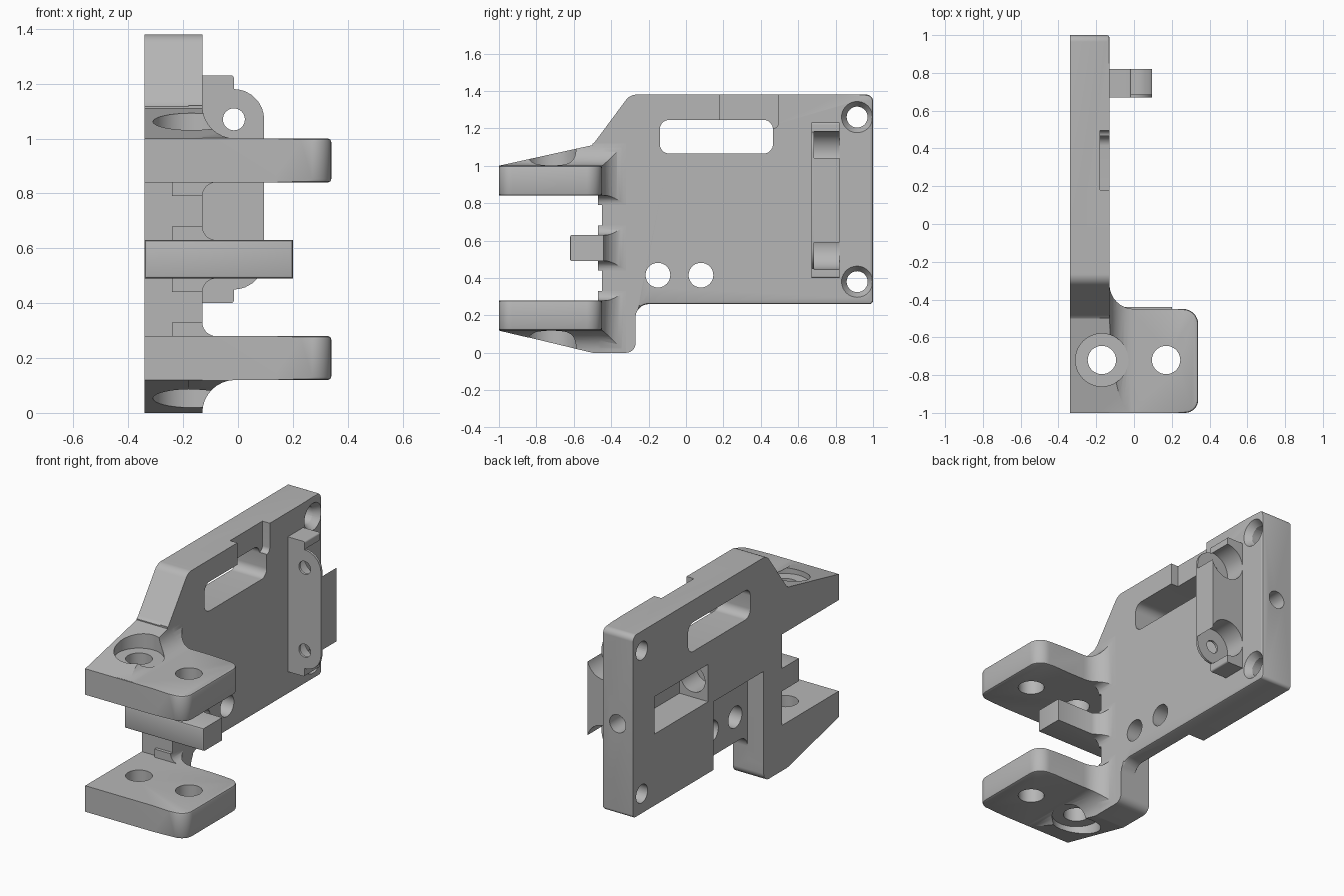
import bpy, bmesh, math
from mathutils import Vector

scene = bpy.context.scene
old = bpy.data.objects.get("Cube")
if old:
    bpy.data.objects.remove(old, do_unlink=True)

gray = bpy.data.materials.new("plain gray")
gray.use_nodes = True
gray.diffuse_color = (0.47, 0.47, 0.47, 1)
gray.node_tree.nodes["Principled BSDF"].inputs["Base Color"].default_value = gray.diffuse_color

# plate faces, outer fillet radius and arm heights
BACK, FACE, EDGE = -0.34, -0.13, -0.45
AXES = {"x": lambda u, v, w: (w, u, v), "y": lambda u, v, w: (u, w, v), "z": lambda u, v, w: (u, v, w)}


def rounded(corners, steps=7):
    """Round each (u, v, radius) corner of a polygon."""
    out = []
    for i, c in enumerate(corners):
        p = Vector(c[:2])
        r = c[2] if len(c) > 2 else 0
        if not r:
            out.append(tuple(p))
            continue
        a = (Vector(corners[i - 1][:2]) - p).normalized()
        b = (Vector(corners[(i + 1) % len(corners)][:2]) - p).normalized()
        half = a.angle(b) / 2
        mid = p + (a + b).normalized() * r / math.sin(half)
        start = p + a * r / math.tan(half) - mid
        end = p + b * r / math.tan(half) - mid
        for k in range(steps + 1):
            t = k / steps
            d = start.lerp(end, t).normalized() * r
            out.append(tuple(mid + d))
    return out


def rect(u0, u1, v0, v1, r=0):
    return rounded([(u0, v0, r), (u1, v0, r), (u1, v1, r), (u0, v1, r)])


def circle(u, v, r, n=40):
    return [(u + r * math.cos(math.tau * i / n), v + r * math.sin(math.tau * i / n)) for i in range(n)]


def prism(name, axis, points, lo, hi, soften=None, width=0.012):
    """Extrude a polygon along an axis; soften picks edges to round slightly."""
    bm = bmesh.new()
    face = bm.faces.new([bm.verts.new(AXES[axis](u, v, lo)) for u, v in points])
    ext = bmesh.ops.extrude_face_region(bm, geom=[face])["geom"]
    shift = Vector(AXES[axis](0, 0, hi - lo))
    bmesh.ops.translate(bm, vec=shift, verts=[g for g in ext if isinstance(g, bmesh.types.BMVert)])
    bmesh.ops.recalc_face_normals(bm, faces=bm.faces)
    if soften:
        edges = [e for e in bm.edges if e.calc_face_angle(0) > 0.8 and all(soften(v.co) for v in e.verts)]
        bmesh.ops.bevel(bm, geom=edges, offset=width, segments=2, profile=0.5, affect='EDGES')
    mesh = bpy.data.meshes.new(name)
    bm.to_mesh(mesh)
    bm.free()
    mesh.materials.append(gray)
    obj = bpy.data.objects.new(name, mesh)
    scene.collection.objects.link(obj)
    return obj


def combine(target, tool, operation):
    mod = target.modifiers.new("combine", 'BOOLEAN')
    mod.object, mod.operation, mod.solver = tool, operation, 'EXACT'
    bpy.context.view_layer.objects.active = target
    bpy.ops.object.modifier_apply(modifier=mod.name)
    bpy.data.objects.remove(tool, do_unlink=True)


def add(tool):
    combine(body, tool, 'UNION')


def cut(axis, points, lo, hi):
    combine(body, prism("cutter", axis, points, lo, hi), 'DIFFERENCE')


# main plate with the two sloped jaw flanks
body = prism("bracket_body", "x", rounded([
    (-1, 1.0), (-0.5, 1.11, 0.08), (-0.3, 1.38, 0.07), (1, 1.38, 0.035), (1, 0.26, 0.02),
    (-0.27, 0.26, 0.07), (-0.27, 0, 0.05), (-0.5, 0, 0.03), (-1, 0.12), (-1, 0.28),
    (EDGE, 0.28), (EDGE, 0.84), (-1, 0.84)]), BACK, FACE,
    lambda c: c.x > -0.2 and c.y > -0.26)


def flare(z0, z1, r_low, r_high):
    """Curved root blending an arm into the plate face."""
    plan = [(BACK + 0.1, EDGE - 0.02), (0, EDGE - 0.02), (0, EDGE)]
    plan += [(0.13 * -math.sin(t), EDGE + 0.13 * (1 - math.cos(t)))
             for t in (math.pi / 16 * k for k in range(1, 9))]
    plan += [(BACK + 0.1, EDGE + 0.13)]
    root = prism("root", "z", plan, z0 - 0.2, z1 + 0.2)
    arc = [math.pi / 16 * k for k in range(9)]
    low = [(FACE + r_low * (1 - math.cos(t)), z0 - r_low * (1 - math.sin(t))) for t in arc]
    high = [(FACE + r_high * (1 - math.cos(t)), z1 + r_high * (1 - math.sin(t))) for t in reversed(arc)]
    side = [(BACK, z0 - r_low)] + low + [(0.2, z0), (0.2, z1)] + high + [(BACK, z1 + r_high)]
    combine(root, prism("side", "y", side, -0.6, -0.2), 'INTERSECT')
    return root


def jaw_fillet(z, s):
    """Concave strip along the outer side of a jaw arm."""
    pts = [(FACE - 0.05, z - s * 0.03), (0, z - s * 0.03)]
    pts += [(0.12 * -math.sin(t) - 0.01, z + s * 0.12 * (1 - math.cos(t)))
            for t in (math.pi / 16 * k for k in range(9))]
    pts += [(FACE - 0.05, z + s * 0.12)]
    return prism("jaw_fillet", "y", pts, -0.995, EDGE)


# jaw arms and the short middle arm
plan = rounded([(-0.25, -1), (0.34, -1, 0.07), (0.34, EDGE, 0.08), (-0.25, EDGE)])
for z0, z1, low, high in ((0.84, 1.0, 0.05, 0.12), (0.12, 0.28, 0.12, 0.05)):
    add(prism("jaw_arm", "z", plan, z0, z1, lambda c: c.x > -0.1))
    add(flare(z0, z1, low, high))
add(jaw_fillet(1.0, 1))
add(jaw_fillet(0.12, -1))
add(prism("middle_arm", "z", rect(BACK, 0.2, -0.62, EDGE + 0.01), 0.49, 0.63, lambda c: c.y < -0.5, 0.01))
add(prism("middle_root", "z", rect(BACK, FACE - 0.02, -0.5, -0.4), 0.49, 0.63))
add(flare(0.49, 0.63, 0.05, 0.05))

# slopes trimmed across the jaw fillets
for s, z in ((1, 1.0), (-1, 0.12)):
    cut("x", [(-1.1, z - s * 0.022), (-0.5, z + s * (0.11 if s > 0 else 0.12)), (-0.5, z + s * 0.3),
              (-1.1, z + s * 0.3)], -0.5, 0.5)

# vertical bolt holes and counterbores
for x in (-0.17, 0.17):
    cut("z", circle(x, -0.72, 0.075), -0.2, 1.5)
cut("z", circle(-0.17, -0.72, 0.14), 1.0, 1.3)
cut("z", circle(-0.17, -0.72, 0.14), -0.2, 0.12)

# hinge lug with pin holes and pockets open to the rear
PINS = (1.07, 0.56)
lug = prism("hinge_lug", "y", rounded([
    (-0.2, 0.40), (-0.015, 0.40, 0.01), (-0.015, 0.45), (0.095, 0.45, 0.109), (0.095, 1.18, 0.109),
    (-0.015, 1.18), (-0.015, 1.23, 0.01), (-0.2, 1.23)]), 0.67, 0.82)
for z in PINS:
    combine(lug, prism("pocket", "y", circle(-0.015, z, 0.114), 0.685, 0.9), 'DIFFERENCE')
    combine(lug, prism("pin", "y", circle(-0.015, z, 0.04), 0.6, 0.9), 'DIFFERENCE')
add(lug)

# window slot and the notch above it
cut("x", rect(-0.14, 0.465, 1.065, 1.245, 0.05), -0.5, 0)
cut("x", rect(0.18, 0.495, 1.2, 1.5, 0.03), -0.18, 0)

# recess and pocket in the back of the plate
cut("x", rect(-0.27, 0.22, 0.1, 0.68), -0.5, -0.23)
cut("x", rect(0.27, 0.79, 0.70, 0.93), -0.5, -0.145)
cut("y", circle(-0.235, 0.815, 0.055), 0.7, 1.1)
cut("y", circle(-0.235, 0.815, 0.083), 0.12, 0.4)

# cross holes and countersunk corner holes
for y in (-0.15, 0.08):
    cut("x", circle(y, 0.415, 0.066), -0.5, 0)
for z in (1.26, 0.38):
    cut("x", circle(0.915, z, 0.056), -0.5, 0)
    bpy.ops.mesh.primitive_cone_add(vertices=40, radius1=0.05, radius2=0.09, depth=0.06,
                                    location=(FACE - 0.02, 0.915, z), rotation=(0, math.pi / 2, 0))
    combine(body, bpy.context.object, 'DIFFERENCE')

# single material and smooth rounds with sharp edges kept
body.data.materials.clear()
body.data.materials.append(gray)
for p in body.data.polygons:
    p.material_index = 0
bpy.ops.object.select_all(action='DESELECT')
body.select_set(True)
bpy.context.view_layer.objects.active = body
bpy.ops.object.shade_smooth_by_angle(angle=math.radians(30))
